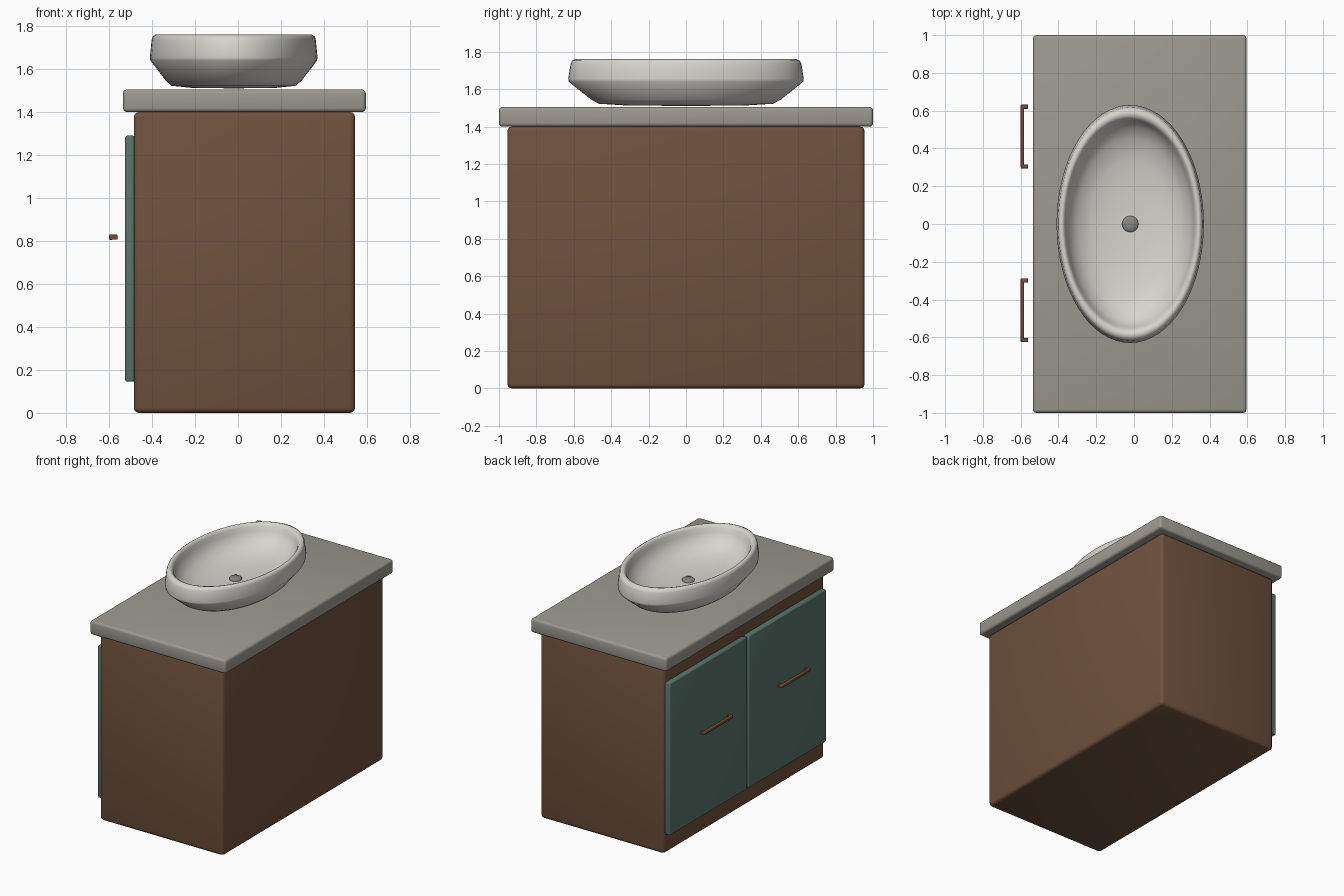
import bpy, bmesh, math
from mathutils import Matrix, Vector

cube = bpy.data.objects.get("Cube")
if cube:
    bpy.data.objects.remove(cube, do_unlink=True)


def material(name, rgb, rough=0.6):
    m = bpy.data.materials.new(name)
    m.use_nodes = True
    m.diffuse_color = (*rgb, 1)
    shader = m.node_tree.nodes["Principled BSDF"]
    shader.inputs["Base Color"].default_value = (*rgb, 1)
    shader.inputs["Roughness"].default_value = rough
    return m


brown = material("brown wood", (0.16, 0.083, 0.047))
stone = material("grey stone", (0.33, 0.32, 0.28))
green = material("muted green", (0.10, 0.175, 0.145))
ceramic = material("white ceramic", (0.68, 0.66, 0.62))
copper = material("brown metal", (0.17, 0.08, 0.045))
steel = material("grey metal", (0.24, 0.24, 0.23))


def finish(bm, name, mat, angle=45):
    bmesh.ops.recalc_face_normals(bm, faces=bm.faces)
    mesh = bpy.data.meshes.new(name)
    bm.to_mesh(mesh)
    bm.free()
    mesh.materials.append(mat)
    obj = bpy.data.objects.new(name, mesh)
    bpy.context.collection.objects.link(obj)
    bpy.ops.object.select_all(action="DESELECT")
    obj.select_set(True)
    bpy.context.view_layer.objects.active = obj
    bpy.ops.object.shade_smooth_by_angle(angle=math.radians(angle))
    return obj


def add_box(bm, lo, hi, bevel):
    """Rounded box between two corners."""
    lo, hi = Vector(lo), Vector(hi)
    place = Matrix.Translation((lo + hi) / 2) @ Matrix.Diagonal((*(hi - lo), 1))
    verts = bmesh.ops.create_cube(bm, size=1, matrix=place)["verts"]
    edges = {e for v in verts for e in v.link_edges}
    bmesh.ops.bevel(bm, geom=list(edges), offset=bevel, segments=3,
                    profile=0.5, affect="EDGES")


def box(name, lo, hi, bevel, mat):
    bm = bmesh.new()
    add_box(bm, lo, hi, bevel)
    return finish(bm, name, mat)


def lathe(name, profile, centre, stretch, mat, angle, steps=64):
    """Spin an (r, z) profile about z, then stretch it along y."""
    bm = bmesh.new()
    verts = [bm.verts.new((r, 0, z)) for r, z in profile]
    edges = [bm.edges.new(pair) for pair in zip(verts, verts[1:])]
    bmesh.ops.spin(bm, geom=verts + edges, cent=(0, 0, 0), axis=(0, 0, 1),
                   angle=math.tau, steps=steps)
    bmesh.ops.remove_doubles(bm, verts=bm.verts, dist=0.0005)
    bmesh.ops.transform(bm, verts=bm.verts, matrix=Matrix.Translation(centre)
                        @ Matrix.Diagonal((1, stretch, 1, 1)))
    return finish(bm, name, mat, angle)


# Cabinet and worktop
box("cabinet", (-0.485, -0.955, 0), (0.545, 0.955, 1.4), 0.025, brown)
box("countertop", (-0.535, -1, 1.4), (0.595, 1, 1.505), 0.018, stone)

# Two doors, each with a bar handle held by two short posts
for side, y0, y1, grip in (("left", -0.92, 0.0, -0.457),
                           ("right", 0.02, 0.94, 0.463)):
    box(side + "_door", (-0.525, y0, 0.145), (-0.48, y1, 1.29), 0.01, green)
    bm = bmesh.new()
    add_box(bm, (-0.6, grip - 0.169, 0.805), (-0.582, grip + 0.169, 0.83), 0.006)
    for end in (-1, 1):
        y = grip + end * 0.158
        add_box(bm, (-0.595, y - 0.011, 0.806), (-0.56, y + 0.011, 0.829), 0.004)
    finish(bm, side + "_handle", copper)

# Oval vessel basin: outer wall, rounded rim, inner bowl
basin_profile = [(0, 1.51), (0.2, 1.513), (0.288, 1.522), (0.315, 1.545),
                 (0.388, 1.64), (0.39, 1.655), (0.382, 1.735), (0.377, 1.752),
                 (0.365, 1.76), (0.353, 1.756), (0.344, 1.74), (0.337, 1.71),
                 (0.32, 1.67), (0.28, 1.625), (0.21, 1.593), (0.11, 1.577),
                 (0, 1.573)]
lathe("basin", basin_profile, (-0.02, 0, 0), 1.615, ceramic, 60)

# Drain stopper
drain_profile = [(0, 1.565), (0.043, 1.565), (0.043, 1.582), (0.038, 1.588),
                 (0.02, 1.591), (0, 1.592)]
lathe("drain", drain_profile, (-0.02, 0, 0), 1, steel, 60, 32)
